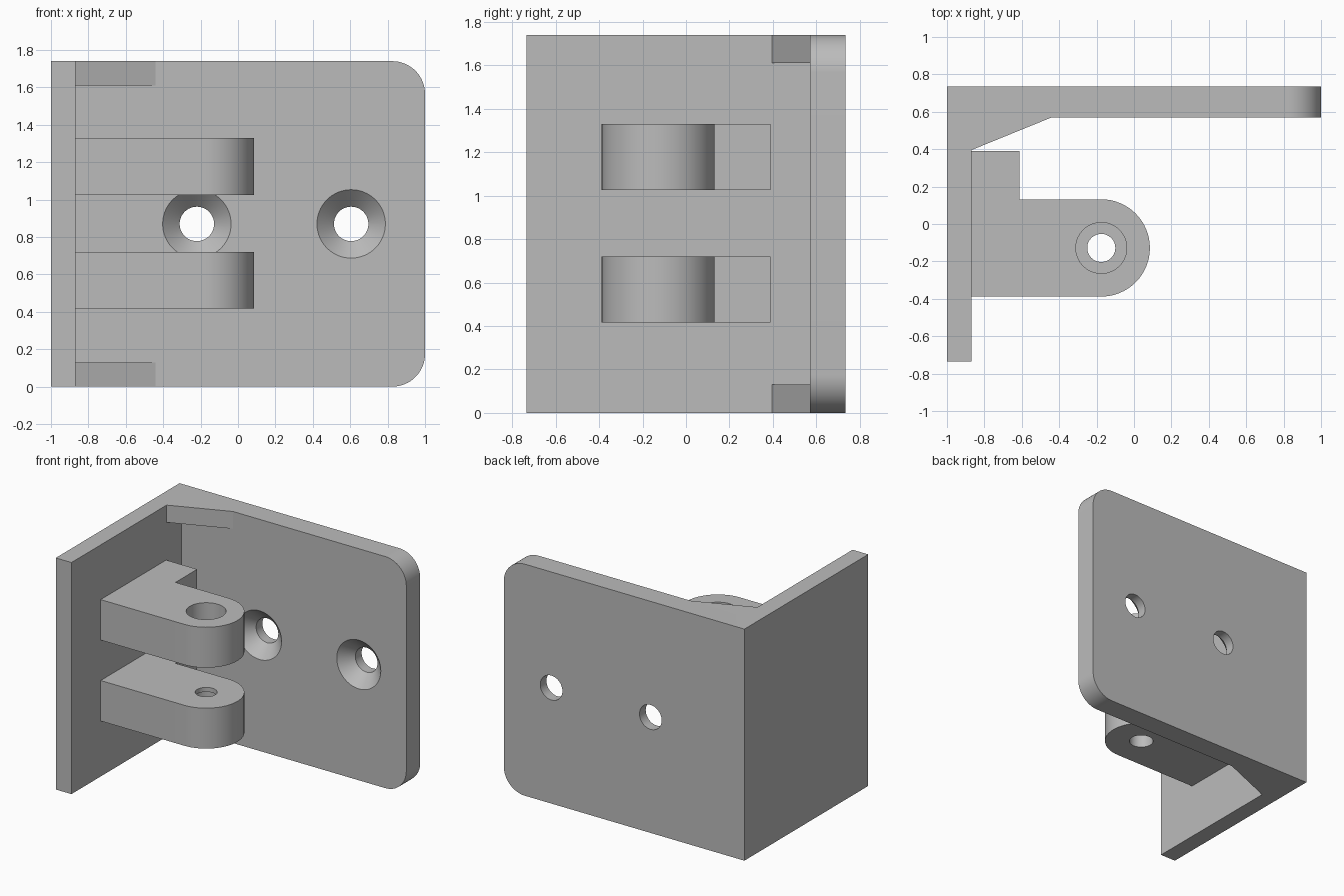
import bpy, bmesh, math
from mathutils import Matrix

HEIGHT, MID = 1.74, 0.87

cube = bpy.data.objects.get("Cube")
if cube:
    bpy.data.objects.remove(cube, do_unlink=True)

grey = bpy.data.materials.new("plain grey")
grey.use_nodes = True
grey.diffuse_color = (0.5, 0.5, 0.5, 1)
grey.node_tree.nodes["Principled BSDF"].inputs["Base Color"].default_value = (0.5, 0.5, 0.5, 1)


def add_object(name, bm):
    bmesh.ops.recalc_face_normals(bm, faces=bm.faces[:])
    mesh = bpy.data.meshes.new(name)
    bm.to_mesh(mesh)
    bm.free()
    mesh.materials.append(grey)
    obj = bpy.data.objects.new(name, mesh)
    bpy.context.collection.objects.link(obj)
    return obj


def extrude_profile(points, z0, z1):
    """Solid from an xy outline between two heights."""
    bm = bmesh.new()
    face = bm.faces.new([bm.verts.new((x, y, z0)) for x, y in points])
    new = bmesh.ops.extrude_face_region(bm, geom=[face])["geom"]
    bmesh.ops.translate(bm, vec=(0, 0, z1 - z0),
                        verts=[v for v in new if isinstance(v, bmesh.types.BMVert)])
    return bm


def revolved_cutter(rings, matrix, sides=64):
    """Closed turned solid from (height, radius) rings."""
    bm = bmesh.new()
    loops = []
    for h, r in rings:
        loops.append([bm.verts.new((r * math.cos(a), r * math.sin(a), h))
                      for a in (2 * math.pi * i / sides for i in range(sides))])
    for low, high in zip(loops, loops[1:]):
        for i in range(sides):
            j = (i + 1) % sides
            bm.faces.new((low[i], low[j], high[j], high[i]))
    bm.faces.new(loops[0])
    bm.faces.new(loops[-1])
    bm.transform(matrix)
    cutter = add_object("hole_cutter", bm)
    cutter.hide_render = True
    return cutter


def cut(obj, cutter):
    mod = obj.modifiers.new("hole", "BOOLEAN")
    mod.operation, mod.solver, mod.object = "DIFFERENCE", "EXACT", cutter
    select(obj)
    bpy.ops.object.modifier_apply(modifier=mod.name)
    bpy.data.objects.remove(cutter, do_unlink=True)


def select(obj):
    bpy.ops.object.select_all(action="DESELECT")
    obj.select_set(True)
    bpy.context.view_layer.objects.active = obj


# L-shaped body: side plate and back plate, with rounded free corners
bm = extrude_profile([(-1, -0.735), (-0.87, -0.735), (-0.87, 0.57),
                      (1, 0.57), (1, 0.735), (-1, 0.735)], 0, HEIGHT)
corners = [e for e in bm.edges
           if all(v.co.x > 0.99 for v in e.verts)
           and abs(e.verts[0].co.z - e.verts[1].co.z) < 0.01]
bmesh.ops.bevel(bm, geom=corners, offset=0.175, segments=16, profile=0.5, affect="EDGES")
body = add_object("mounting_plates", bm)

# Countersunk screw holes through the back plate
for x in (-0.22, 0.605):
    place = Matrix.Translation((x, 0.57, MID)) @ Matrix.Rotation(-math.pi / 2, 4, "X")
    cut(body, revolved_cutter([(-0.02, 0.203), (0.091, 0.092), (0.3, 0.092)], place))

parts = [body]

# Corner gussets at the bottom and top
for name, z in (("lower_gusset", 0), ("upper_gusset", HEIGHT - 0.13)):
    parts.append(add_object(name, extrude_profile(
        [(-0.87, 0.395), (-0.44, 0.57), (-0.87, 0.57)], z, z + 0.13)))

# Hinge lugs with round ends and stepped pin bores
cx, cy, radius = -0.175, -0.128, 0.26
outline = [(-0.87, 0.39), (-0.612, 0.39), (-0.612, cy + radius)]
for i in range(33):
    a = math.pi / 2 - math.pi * i / 32
    outline.append((cx + radius * math.cos(a), cy + radius * math.sin(a)))
outline.append((-0.87, cy - radius))

lugs = (("lower_lug", 0.417, [(-0.05, 0.085), (0.27, 0.085), (0.27, 0.075), (0.35, 0.075)]),
        ("upper_lug", 1.025, [(-0.05, 0.075), (0.03, 0.075), (0.03, 0.136), (0.35, 0.136)]))
for name, z, bore in lugs:
    lug = add_object(name, extrude_profile(outline, z, z + 0.304))
    cut(lug, revolved_cutter(bore, Matrix.Translation((cx, cy, z))))
    parts.append(lug)

for part in parts:
    select(part)
    bpy.ops.object.shade_smooth_by_angle(angle=math.radians(30))
